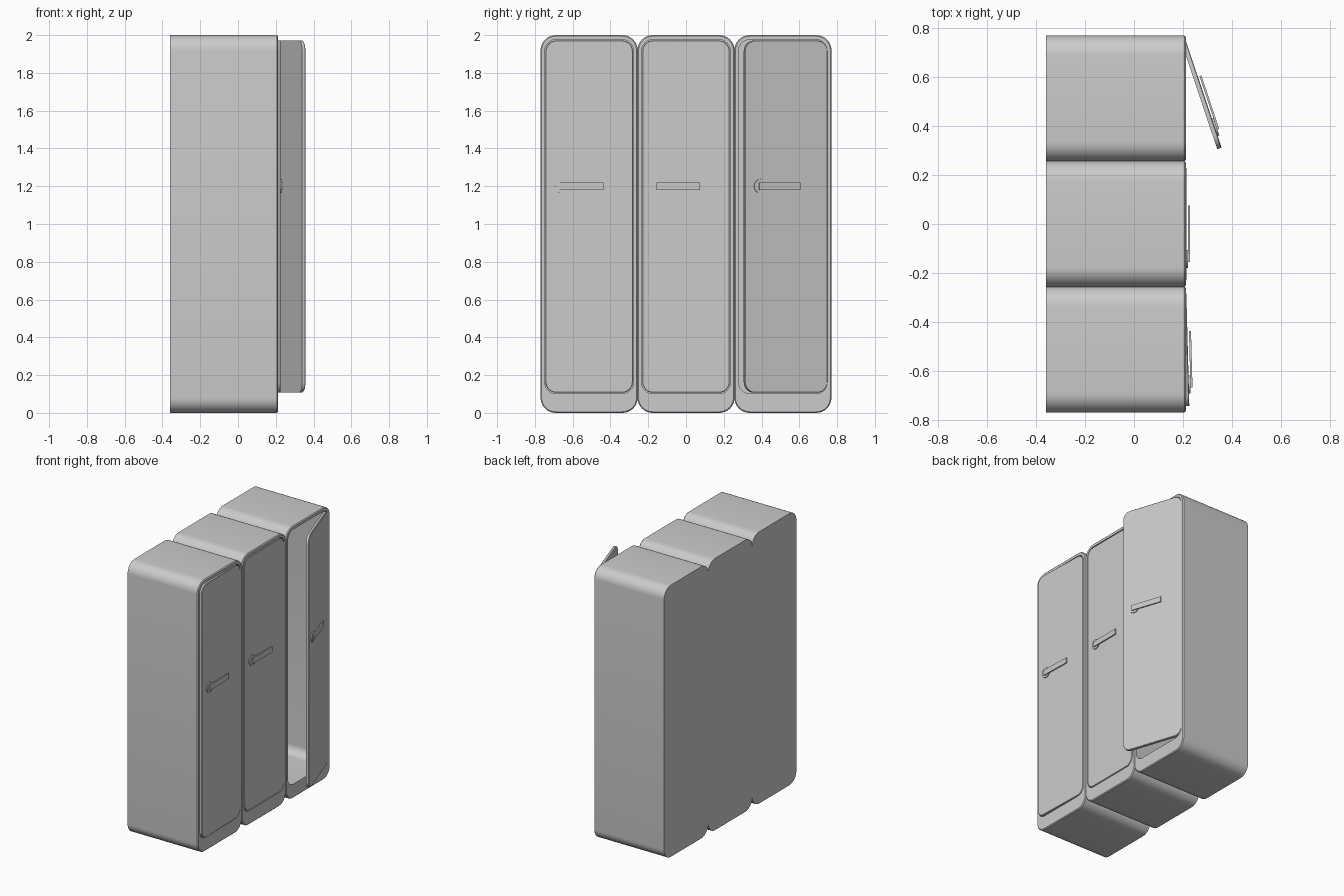
import bpy, bmesh, math
from mathutils import Vector

if "Cube" in bpy.data.objects:
    bpy.data.objects.remove(bpy.data.objects["Cube"])


def rounded_rect(x, half_w, z0, z1, r, seg=8):
    """Loop of points in the YZ plane at depth x."""
    pts = []
    corners = [(half_w - r, z1 - r, 0), (-half_w + r, z1 - r, 90),
               (-half_w + r, z0 + r, 180), (half_w - r, z0 + r, 270)]
    for cy, cz, start in corners:
        for i in range(seg + 1):
            a = math.radians(start + 90 * i / seg)
            pts.append(Vector((x, cy + r * math.cos(a), cz + r * math.sin(a))))
    return pts


def loft(name, loops, location=(0, 0, 0)):
    """Skin successive loops and cap both ends."""
    bm = bmesh.new()
    rings = [[bm.verts.new(p) for p in loop] for loop in loops]
    n = len(rings[0])
    for a, b in zip(rings, rings[1:]):
        for i in range(n):
            j = (i + 1) % n
            bm.faces.new((a[i], a[j], b[j], b[i]))
    bm.faces.new(rings[0][::-1])
    bm.faces.new(rings[-1])
    bmesh.ops.recalc_face_normals(bm, faces=bm.faces)
    mesh = bpy.data.meshes.new(name)
    bm.to_mesh(mesh)
    bm.free()
    obj = bpy.data.objects.new(name, mesh)
    obj.location = location
    bpy.context.collection.objects.link(obj)
    bpy.ops.object.select_all(action='DESELECT')
    obj.select_set(True)
    bpy.context.view_layer.objects.active = obj
    bpy.ops.object.shade_smooth_by_angle(angle=math.radians(30))
    return obj


BACK, FRONT, HALF = -0.36, 0.212, 0.257
HINGE_X, HINGE_Y = 0.195, 0.226


def locker(i, yc, angle):
    # hollow cabinet: outer shell, softened front rim, deep inner cavity
    loft(f"cabinet_{i}", [
        rounded_rect(BACK, HALF, 0, 2, 0.08),
        rounded_rect(FRONT - 0.006, HALF, 0, 2, 0.08),
        rounded_rect(FRONT, HALF - 0.006, 0.006, 1.994, 0.074),
        rounded_rect(FRONT, HALF - 0.022, 0.102, 1.976, 0.06),
        rounded_rect(BACK + 0.025, HALF - 0.022, 0.102, 1.976, 0.06),
    ], (0, yc, 0))

    # door, modelled around its hinge line
    def hinged(pts):
        return [p + Vector((0, -HINGE_Y, 0)) for p in pts]

    door = loft(f"door_{i}", [
        hinged(rounded_rect(0.0, 0.231, 0.107, 1.971, 0.056)),
        hinged(rounded_rect(0.016, 0.231, 0.107, 1.971, 0.056)),
        hinged(rounded_rect(0.019, 0.228, 0.110, 1.968, 0.053)),
    ])

    # round handle base
    def disc(x, r, n=32):
        return [Vector((x, -0.143 - HINGE_Y + r * math.cos(2 * math.pi * k / n),
                        1.2 + r * math.sin(2 * math.pi * k / n))) for k in range(n)]
    base = loft(f"handle_base_{i}", [disc(0.017, 0.037), disc(0.026, 0.037)])

    # flat lever bar
    def bar(x):
        return [Vector((x, y - HINGE_Y, z)) for y, z in
                ((-0.155, 1.18), (0.075, 1.18), (0.075, 1.22), (-0.155, 1.22))]
    lever = loft(f"handle_bar_{i}", [bar(0.0255), bar(0.034)])

    # swing the door and its handle open
    for part in (door, base, lever):
        part.location = (HINGE_X, yc + HINGE_Y, 0)
        part.rotation_euler.z = math.radians(angle)


# closed, ajar and open doors across the row
for i, angle in enumerate((1.5, 0, 18.5)):
    locker(i + 1, (i - 1) * 0.513, angle)
